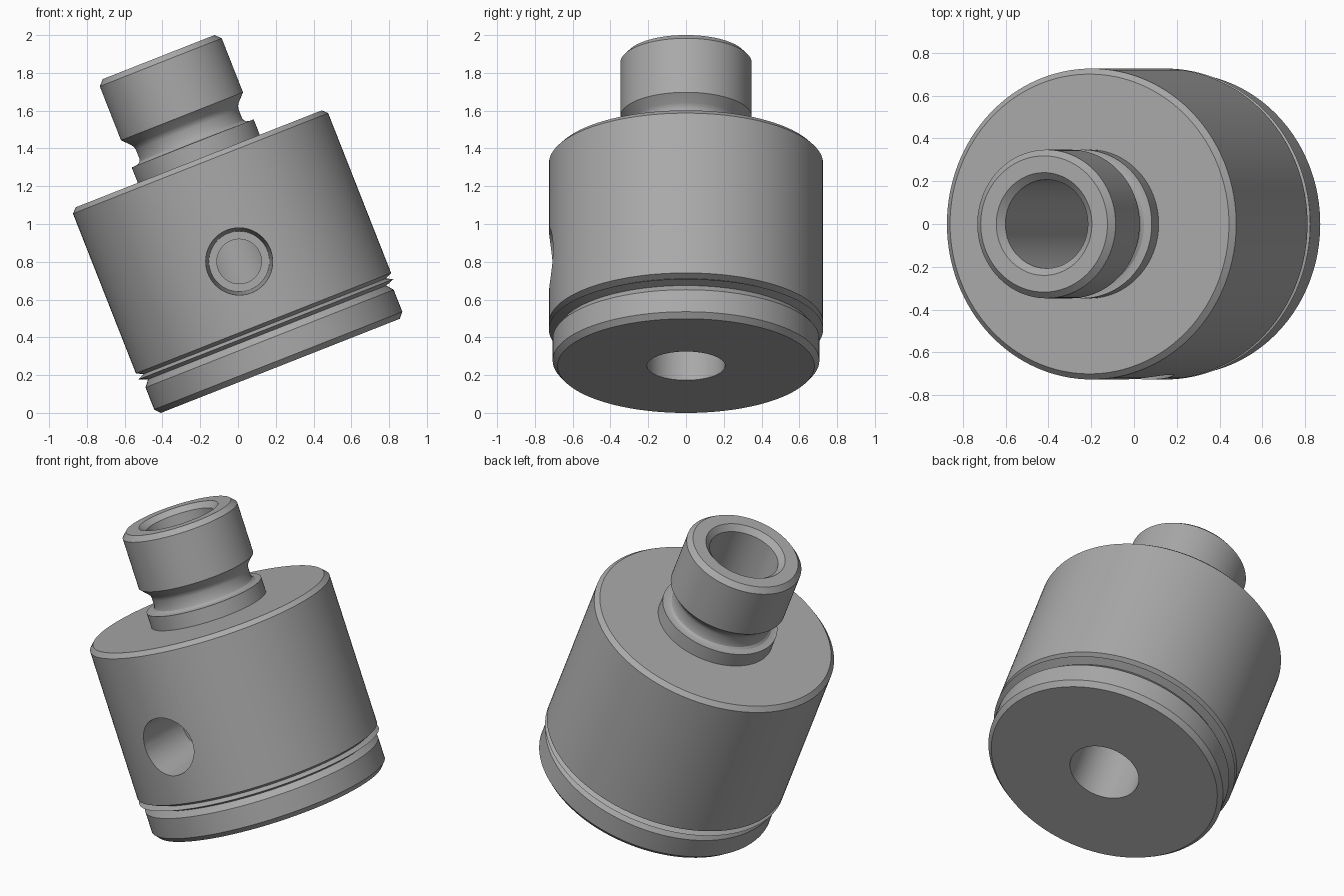
import bpy
import bmesh
import math
from mathutils import Matrix

cube = bpy.data.objects.get("Cube")
if cube:
    bpy.data.objects.remove(cube, do_unlink=True)

TILT = math.radians(-21.5)
PLACE = Matrix.Translation((0.224, 0, 0.249)) @ Matrix.Rotation(TILT, 4, 'Y')

metal = bpy.data.materials.new("grey_metal")
metal.use_nodes = True
GREY = (0.4, 0.4, 0.4, 1)
metal.diffuse_color = GREY
metal.node_tree.nodes["Principled BSDF"].inputs["Base Color"].default_value = GREY


def lathe(name, profile, steps, matrix):
    """Spin a closed (radius, height) profile around the local z axis."""
    bm = bmesh.new()
    verts = [bm.verts.new((r, 0, h)) for r, h in profile]
    edges = [bm.edges.new((v, verts[i - 1])) for i, v in enumerate(verts)]
    bmesh.ops.spin(bm, geom=verts + edges, cent=(0, 0, 0), axis=(0, 0, 1),
                   angle=math.tau, steps=steps, use_merge=True)
    bmesh.ops.remove_doubles(bm, verts=bm.verts[:], dist=1e-5)
    bmesh.ops.dissolve_degenerate(bm, edges=bm.edges[:], dist=1e-6)
    bmesh.ops.recalc_face_normals(bm, faces=bm.faces[:])
    mesh = bpy.data.meshes.new(name)
    bm.to_mesh(mesh)
    bm.free()
    mesh.materials.append(metal)
    obj = bpy.data.objects.new(name, mesh)
    bpy.context.collection.objects.link(obj)
    obj.matrix_world = matrix
    return obj


# Rounded fillets at the bottom and top of the neck groove
groove = [(0.347, 1.266), (0.325, 1.266), (0.309, 1.27), (0.297, 1.28),
          (0.292, 1.295), (0.292, 1.345), (0.296, 1.362), (0.306, 1.377),
          (0.347, 1.42)]

profile = [
    # base rim with chamfer
    (0.207, 0), (0.68, 0), (0.706, 0.03), (0.706, 0.155),
    # twin seal grooves with a thin ridge between
    (0.678, 0.19), (0.726, 0.208), (0.69, 0.225), (0.726, 0.243),
    # main barrel and its shoulder
    (0.726, 1.152), (0.7, 1.178), (0.347, 1.178),
    # neck and spigot
    *groove, (0.347, 1.727), (0.318, 1.757),
    # chamfered mouth of the bore
    (0.24, 1.757), (0.207, 1.725),
]
housing = lathe("housing", profile, 128, PLACE)

# Side port: tapered counterbore, then a narrower hole into the bore
port_profile = [(0, 0.05), (0.118, 0.05), (0.118, 0.35), (0.16, 0.35),
                (0.178, 0.72), (0.182, 0.8), (0, 0.8)]
port_place = (PLACE @ Matrix.Translation((0, 0, 0.594))
              @ Matrix.Rotation(math.pi / 2, 4, 'X'))
cutter = lathe("port_cutter", port_profile, 64, port_place)
cutter.hide_render = True

cut = housing.modifiers.new("port", 'BOOLEAN')
cut.operation = 'DIFFERENCE'
cut.solver = 'EXACT'
cut.object = cutter

bpy.ops.object.select_all(action='DESELECT')
housing.select_set(True)
bpy.context.view_layer.objects.active = housing
bpy.context.view_layer.update()
bpy.ops.object.modifier_apply(modifier=cut.name)
bpy.data.objects.remove(cutter, do_unlink=True)
bpy.ops.object.shade_smooth_by_angle(angle=math.radians(25))
